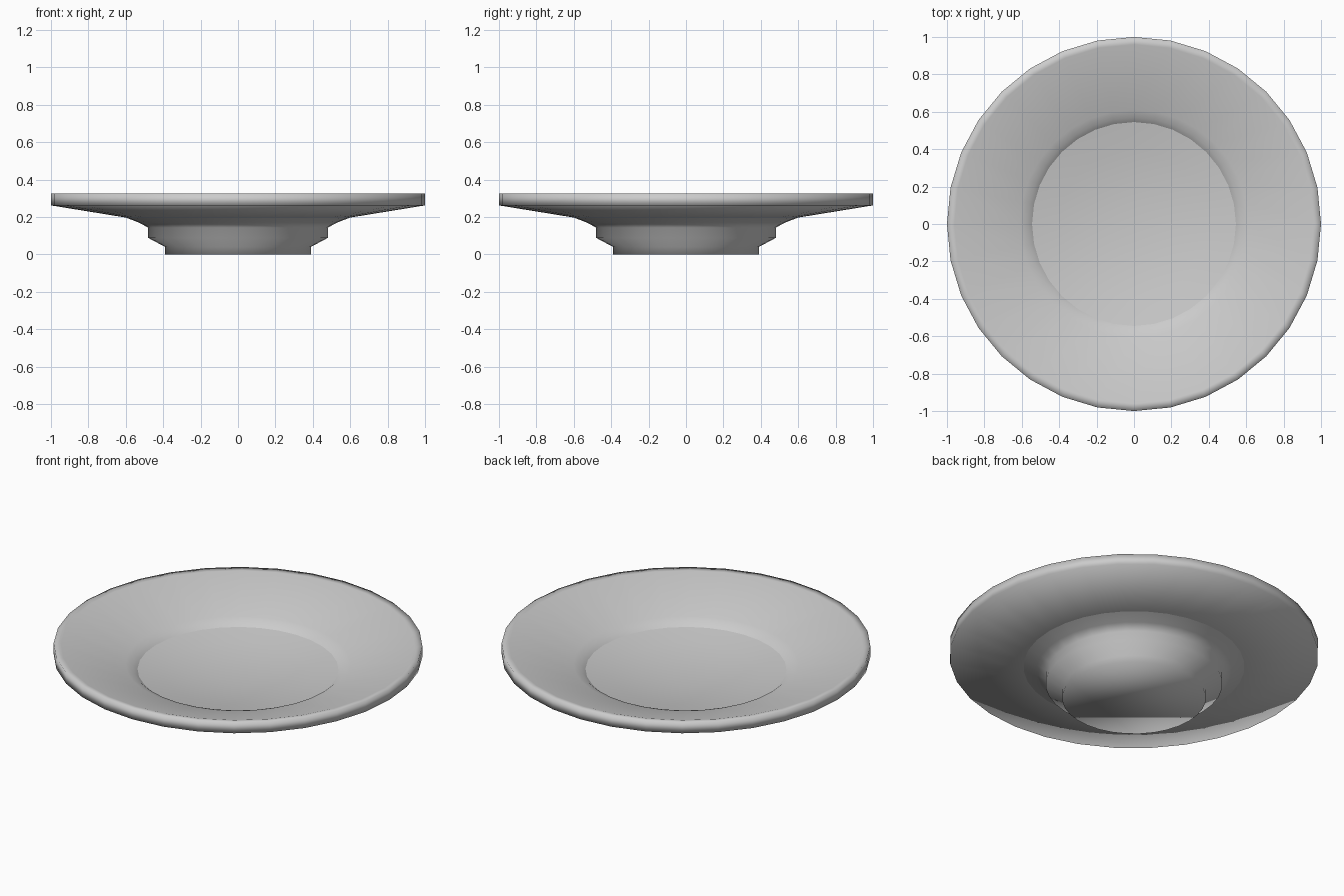
import bpy, bmesh, math

if "Cube" in bpy.data.objects:
    bpy.data.objects.remove(bpy.data.objects["Cube"])

SIDES = 32

# Half cross-section (radius, height): foot, underside, rim, lip, well
profile = [
    (0.39, 0.00), (0.39, 0.04), (0.48, 0.088), (0.48, 0.143),
    (0.53, 0.17), (0.60, 0.197), (1.00, 0.262), (1.00, 0.325),
    (0.96, 0.322), (0.61, 0.212), (0.57, 0.198), (0.545, 0.178),
]
# Shallow dished well floor
profile += [(r, 0.178 - 0.055 * (1 - (r / 0.545) ** 2)) for r in (0.40, 0.25, 0.10)]
SHARP_RINGS = {5, 11}   # creases under the plate and around the well


def lathe(name, points, sides, sharp):
    bm = bmesh.new()
    rings = []
    for r, z in points:
        rings.append([bm.verts.new((r * math.cos(2 * math.pi * i / sides),
                                    r * math.sin(2 * math.pi * i / sides), z))
                      for i in range(sides)])
    for low, high in zip(rings, rings[1:]):
        for i in range(sides):
            j = (i + 1) % sides
            bm.faces.new((low[i], low[j], high[j], high[i]))
    # Close the foot and the well floor
    bm.faces.new(rings[0][::-1])
    bm.faces.new(rings[-1])
    bmesh.ops.recalc_face_normals(bm, faces=bm.faces)
    for f in bm.faces:
        f.smooth = True
    for k in sharp:
        for i in range(sides):
            bm.edges.get((rings[k][i], rings[k][(i + 1) % sides])).smooth = False
    mesh = bpy.data.meshes.new(name)
    bm.to_mesh(mesh)
    bm.free()
    obj = bpy.data.objects.new(name, mesh)
    bpy.context.collection.objects.link(obj)
    return obj


# Footed plate
lathe("plate", profile, SIDES, SHARP_RINGS)
